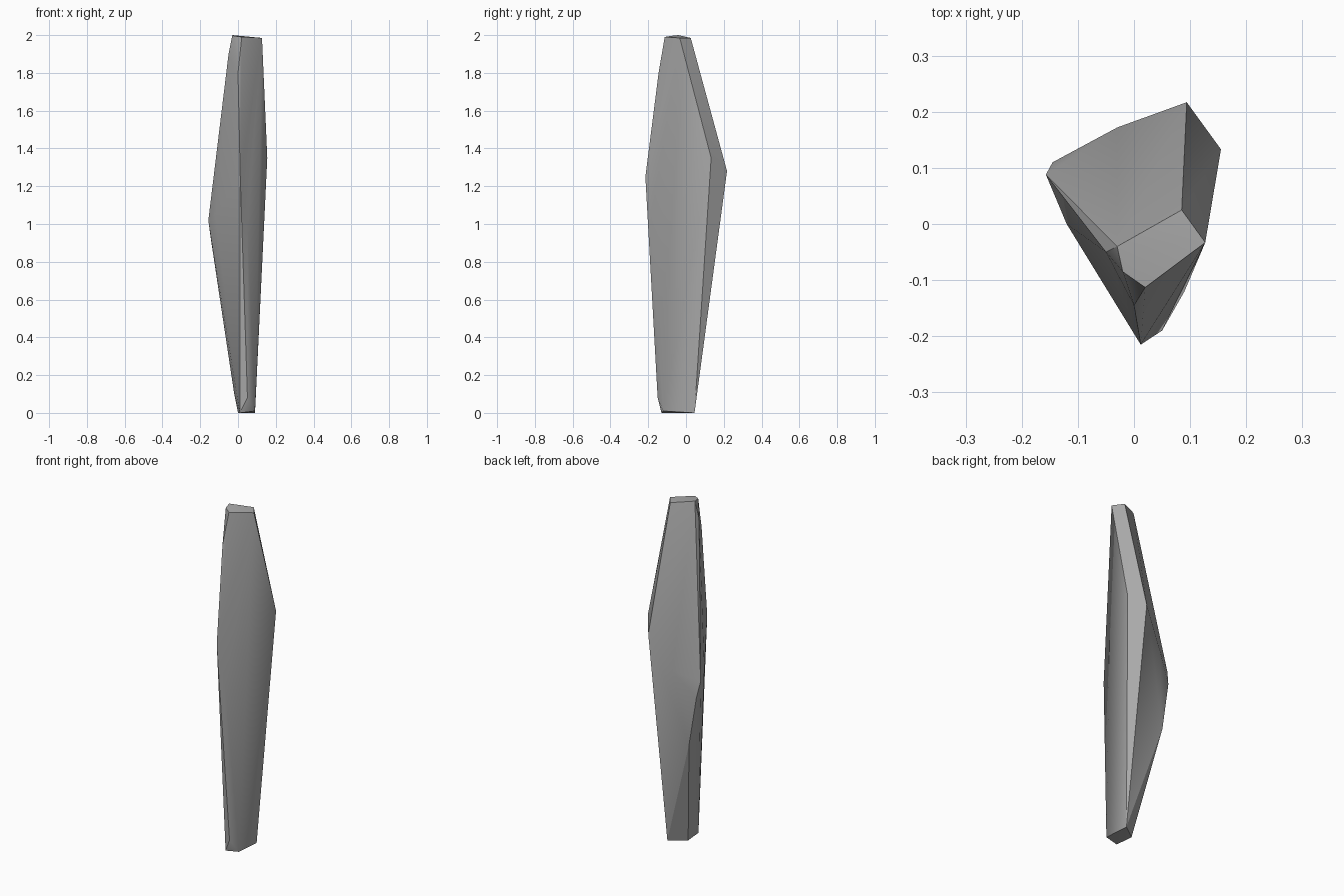
import bpy
import bmesh
import math

cube = bpy.data.objects.get("Cube")
if cube:
    bpy.data.objects.remove(cube, do_unlink=True)

# Stone colour
stone = bpy.data.materials.new("grey_stone")
stone.use_nodes = True
grey = (0.4, 0.4, 0.4, 1)
stone.diffuse_color = grey
stone.node_tree.nodes["Principled BSDF"].inputs["Base Color"].default_value = grey

# Corners of the shard, grouped by level
foot = [(0.01, -0.13, 0), (0.09, -0.12, 0.01), (0.09, 0.045, 0), (0, -0.02, 0)]
foot_chamfer = [(0.05, -0.15, 0.08), (-0.02, -0.02, 0.1), (0.092, 0.06, 0.14)]
belly = [
    (0.155, 0.133, 1.35),    # right corner
    (0.094, 0.217, 1.28),    # back corner
    (-0.03, 0.172, 1.08),    # back bulge
    (-0.145, 0.11, 0.93),    # left corner
    (-0.157, 0.088, 1.02),
    (-0.1, 0.115, 0.64),
    (-0.12, 0, 1.05),
    (0.012, -0.215, 1.25),   # front ridge
    (0.05, -0.19, 1.0),
]
shoulder = [(-0.05, -0.05, 1.9), (0, -0.145, 1.8)]
tip = [(-0.03, -0.04, 2), (0.085, 0.025, 1.985), (0.127, -0.033, 1.985),
       (0.02, -0.113, 1.99), (-0.02, -0.085, 1.995)]

# Wrap the corners in a closed faceted skin
bm = bmesh.new()
for point in foot + foot_chamfer + belly + shoulder + tip:
    bm.verts.new(point)
hull = bmesh.ops.convex_hull(bm, input=bm.verts)
loose = [v for v in bm.verts if not v.link_faces]
bmesh.ops.delete(bm, geom=loose, context="VERTS")
bmesh.ops.dissolve_limit(bm, angle_limit=math.radians(1),
                         verts=bm.verts, edges=bm.edges)
bmesh.ops.recalc_face_normals(bm, faces=bm.faces)

mesh = bpy.data.meshes.new("stone_shard")
bm.to_mesh(mesh)
bm.free()
mesh.materials.append(stone)
shard = bpy.data.objects.new("stone_shard", mesh)
bpy.context.collection.objects.link(shard)

# Soft facets with sharp ridges
bpy.ops.object.select_all(action="DESELECT")
shard.select_set(True)
bpy.context.view_layer.objects.active = shard
bpy.ops.object.shade_smooth_by_angle(angle=math.radians(30))
